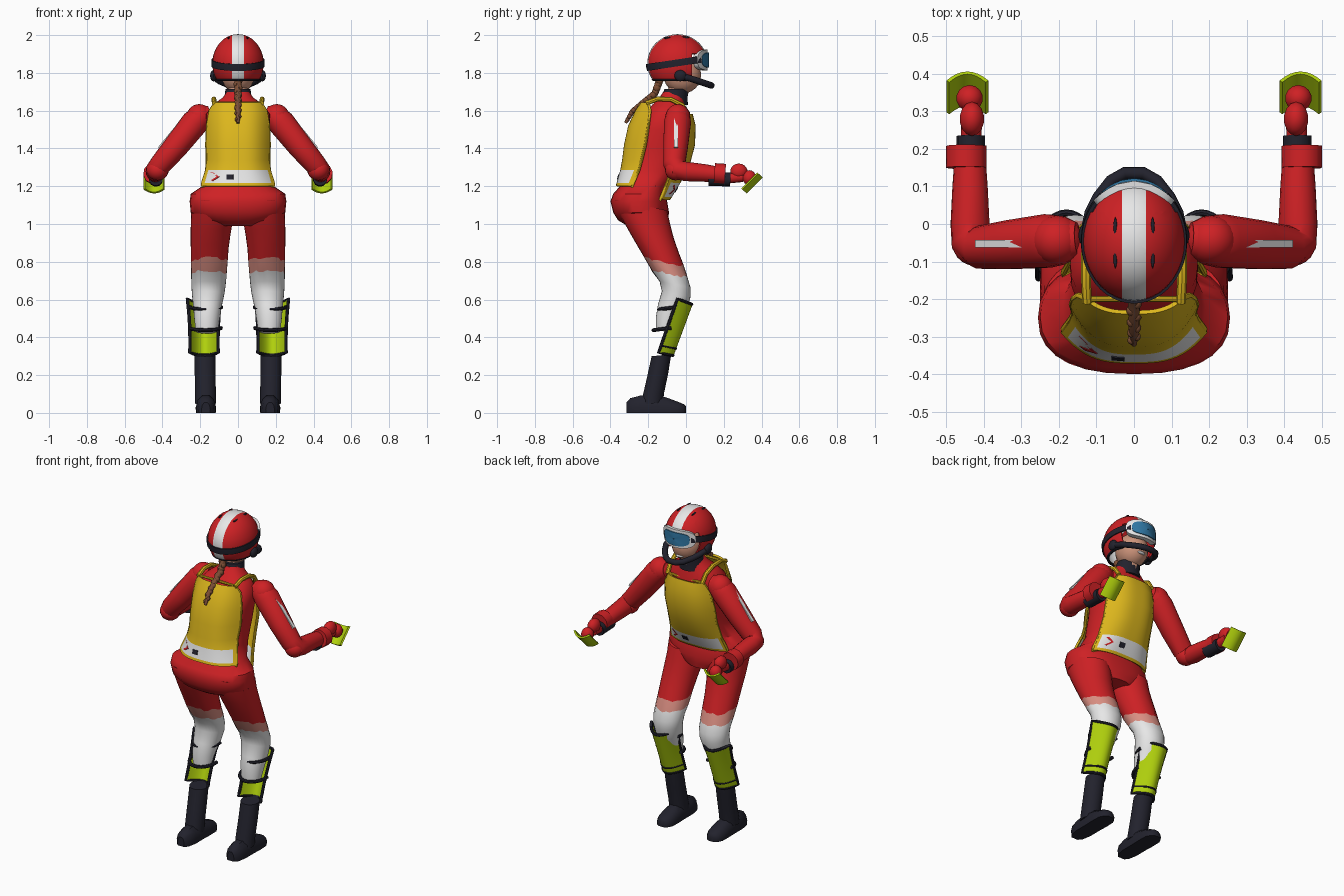
import bpy, bmesh, math, random
from mathutils import Vector, Matrix

if "Cube" in bpy.data.objects:
    bpy.data.objects.remove(bpy.data.objects["Cube"])

random.seed(4)
COLOURS = dict(red=(.62, .015, .018), dark=(.016, .016, .026), white=(.8, .8, .8),
               yellow=(.72, .47, .012), lime=(.44, .64, .004), salmon=(.72, .28, .23),
               skin=(.62, .3, .2), brown=(.2, .075, .035), blue=(.03, .19, .38))
MAT = {}
for key, c in COLOURS.items():
    MAT[key] = bpy.data.materials.new(key)
    MAT[key].diffuse_color = (*c, 1)


def finish(name, bm, mats, thick=0, angle=40):
    bmesh.ops.recalc_face_normals(bm, faces=bm.faces)
    me = bpy.data.meshes.new(name)
    bm.to_mesh(me)
    bm.free()
    for m in mats.split():
        me.materials.append(MAT[m])
    ob = bpy.data.objects.new(name, me)
    bpy.context.collection.objects.link(ob)
    bpy.context.view_layer.objects.active = ob
    if thick:
        mod = ob.modifiers.new("thickness", 'SOLIDIFY')
        mod.thickness, mod.offset = thick, 0
        bpy.ops.object.modifier_apply(modifier=mod.name)
    me = ob.data
    me.polygons.foreach_set("use_smooth", [True] * len(me.polygons))
    me.set_sharp_from_angle(angle=math.radians(angle))
    return ob


def skin_rows(name, rows, mats, rule=None, loop=False, caps=False, thick=0):
    """Join rows of points into a surface; rule(row, column) gives the colour."""
    bm = bmesh.new()
    vs = [[bm.verts.new(p) for p in row] for row in rows]
    n = len(vs[0])
    for i in range(len(vs) - 1):
        for j in range(n if loop else n - 1):
            k = (j + 1) % n
            f = bm.faces.new((vs[i][j], vs[i][k], vs[i + 1][k], vs[i + 1][j]))
            f.material_index = rule(i, j) if rule else 0
    if caps:
        bm.faces.new(vs[0])
        bm.faces.new(vs[-1]).material_index = rule(len(vs) - 2, 0) if rule else 0
    return finish(name, bm, mats, thick)


def loft(name, secs, mats, rule=None, n=28, power=2.0, shear=0, jag=()):
    """Stack of horizontal rings (z, cx, cy, rx, ry)."""
    rows = []
    for i, (z, cx, cy, rx, ry) in enumerate(secs):
        row = []
        for j in range(n):
            a = 2 * math.pi * j / n
            c, s = math.cos(a), math.sin(a)
            x = math.copysign(abs(c) ** (2 / power), c) * rx
            y = math.copysign(abs(s) ** (2 / power), s) * ry
            dz = random.uniform(-.008, .008) if i in jag else 0
            row.append((cx + x, cy + y, z - shear * y + dz))
        rows.append(row)
    return skin_rows(name, rows, mats, rule, True, True)


def tube(name, pts, radii, mat, n=14, closed=False):
    pts = [Vector(p) for p in pts]
    m = len(pts)
    if not isinstance(radii, (list, tuple)):
        radii = [radii] * m
    rows, side, old = [], None, None
    for i, p in enumerate(pts):
        a, b = (pts[i - 1], pts[(i + 1) % m]) if closed else (pts[max(i - 1, 0)], pts[min(i + 1, m - 1)])
        t = (b - a).normalized()
        side = t.orthogonal().normalized() if side is None else old.rotation_difference(t) @ side
        old, up = t, t.cross(side)
        rows.append([p + radii[i] * (side * math.cos(q) + up * math.sin(q))
                     for q in [2 * math.pi * k / n for k in range(n)]])
    if closed:
        rows.append(rows[0])
    return skin_rows(name, rows, mat, None, True, not closed)


def ball(name, loc, size, mat, seg=20):
    bm = bmesh.new()
    bmesh.ops.create_uvsphere(bm, u_segments=seg, v_segments=seg // 2 + 2, radius=1)
    bmesh.ops.transform(bm, verts=bm.verts, matrix=Matrix.Translation(loc) @ Matrix.Diagonal((*size, 1)))
    return finish(name, bm, mat)


# Torso and pelvis: (z, back y, front y, half width)
body = [(.99, -.31, -.1, .1), (1.02, -.36, -.095, .2), (1.06, -.385, -.09, .25), (1.12, -.4, -.1, .256),
        (1.16, -.385, -.11, .25), (1.2, -.35, -.1, .19), (1.28, -.325, -.035, .158), (1.4, -.29, 0, .162),
        (1.5, -.265, .015, .17), (1.58, -.225, .01, .17), (1.63, -.18, -.005, .135), (1.67, -.14, -.01, .08),
        (1.7, -.12, -.01, .06)]
loft("suit_torso", [(z, 0, (a + b) / 2, w, (b - a) / 2) for z, a, b, w in body], "red", power=2.4)
loft("collar", [(1.63, 0, -.06, .075, .07), (1.67, 0, -.06, .072, .068), (1.715, 0, -.05, .066, .064)], "dark")


# Race bib, front and back: (z, half width, middle y, edge y)
def bib(name, rows, mark_x, out):
    cols = [i / 12 - 1 for i in range(25)]

    def rowy(r, s):
        return r[2] + (r[3] - r[2]) * abs(s) ** 3
    last = len(rows) - 2
    skin_rows(name, [[(r[1] * s, rowy(r, s), r[0]) for s in cols] for r in rows], "yellow white",
              lambda i, j: 1 if i == last - 1 and 0 < j < 23 else 0, thick=.012)
    tube(name + "_edge", [(r[1] * s, rowy(r, s), r[0]) for s, rr in ((-1, rows), (1, rows[::-1])) for r in rr],
         .008, "yellow", 8, True)
    # Small marks laid on the white hem
    a, b = rows[last - 1], rows[last]

    def at(x, t):
        y = [rowy(r, x / r[1]) for r in (a, b)]
        return (x, y[0] + (y[1] - y[0]) * t + out * .0085, a[0] + (b[0] - a[0]) * t)
    m = mark_x
    k = math.copysign(1, -m)
    skin_rows(name + "_chevron", [[at(m - k * .02, t), at(m + k * w, t), at(m + k * (w + .015), t)][1:]
                                  for t, w in ((.2, -.02), (.5, .012), (.8, -.02))], "red", thick=.004)
    skin_rows(name + "_tag", [[at(m + k * .065, t), at(m + k * .1, t)] for t in (.35, .7)], "dark", thick=.004)


bib("bib_back", [(1.64, .125, -.235, -.2), (1.6, .148, -.262, -.19), (1.52, .162, -.3, -.2), (1.42, .166, -.322, -.215),
                 (1.34, .16, -.332, -.235), (1.285, .166, -.342, -.25), (1.215, .188, -.362, -.28),
                 (1.2, .192, -.366, -.285)], -.125, -1)
bib("bib_front", [(1.58, .12, .03, .0), (1.52, .15, .045, -.02), (1.42, .166, .042, -.04), (1.32, .164, .016, -.065),
                  (1.22, .172, -.035, -.1), (1.145, .188, -.08, -.13), (1.13, .192, -.09, -.135)], .125, 1)

# Head and helmet
ball("face", (0, -.02, 1.79), (.088, .1, .1), "skin")
tube("neck", [(0, -.05, 1.66), (0, -.03, 1.76)], .055, "skin")
ball("mouth", (0, .063, 1.742), (.026, .012, .008), "white", 12)
C, R = Vector((0, -.045, 1.85)), Vector((.131, .155, .15))
bm = bmesh.new()
bmesh.ops.create_uvsphere(bm, u_segments=36, v_segments=22, radius=1)
bmesh.ops.transform(bm, verts=bm.verts, matrix=Matrix.Translation(C) @ Matrix.Diagonal((*R, 1)))
for co, no in (((0, 0, 1.765), (0, 0, -1)), ((0, .03, 0), (0, 1, 0)), ((0, 0, 1.9), (0, 0, 1)),
               ((.031, 0, 0), (1, 0, 0)), ((-.031, 0, 0), (1, 0, 0))):
    bmesh.ops.bisect_plane(bm, geom=bm.verts[:] + bm.edges[:] + bm.faces[:], plane_co=co, plane_no=no,
                           clear_outer=co[2] == 1.765)
hole = [f for f in bm.faces if f.calc_center_median().y > .03 and f.calc_center_median().z < 1.9]
bmesh.ops.delete(bm, geom=hole, context='FACES')
for f in bm.faces:
    f.material_index = 1 if abs(f.calc_center_median().x) < .031 else 0
finish("helmet", bm, "red white", thick=.01)


def around(z, grow, a):
    k = math.sqrt(max(0, 1 - ((z - C.z) / R.z) ** 2)) * grow
    return (R.x * k * math.cos(a), C.y + R.y * k * math.sin(a), z)


tube("helmet_rim", [around(1.766, 1.0, math.radians(150 + i * 10)) for i in range(25)], .008, "dark", 8)
strap = []
for dz in (-.018, 0, .018):
    row = []
    for i in range(37):
        a = math.radians(130 + i * 280 / 36)
        row.append(around(1.853 + .024 * math.sin(a) + dz, 1.045, a))
    strap.append(row)
skin_rows("goggle_strap", strap, "dark", thick=.01)


# Goggles: curved rounded panels
def panel(name, w, h, y0, mat, thick):
    rows = []
    for r in (.05, .4, .75, 1):
        row = []
        for j in range(28):
            a = 2 * math.pi * j / 28
            c, s = math.cos(a), math.sin(a)
            x = r * w * math.copysign(abs(c) ** .6, c)
            z = r * h * math.copysign(abs(s) ** .6, s)
            row.append((x, y0 - 5 * x * x, 1.868 + z))
        rows.append(row)
    skin_rows(name, rows, mat, None, True, False, thick)


panel("goggle_frame", .1, .055, .1, "white", .03)
panel("goggle_lens", .084, .04, .118, "blue", .008)
half = [(.128, -.03, 1.785), (.115, .03, 1.768), (.095, .07, 1.755), (.06, .115, 1.74), (.025, .135, 1.733)]
tube("chin_guard", half + [(-x, y, z) for x, y, z in half[::-1]], .017, "dark", 10)

# Braid
braid = [Vector(p) for p in ((0, -.14, 1.76), (0, -.165, 1.69), (0, -.23, 1.64), (0, -.285, 1.595), (0, -.32, 1.535))]
tube("braid_core", braid, [.02, .018, .016, .014, .008], "brown", 10)
for i in range(14):
    t = i / 14 * 4
    p = braid[int(t)].lerp(braid[int(t) + 1], t % 1)
    r = .021 - .0007 * i
    ball("braid_knot", (.008 * (-1) ** i, p.y, p.z), (r * .8, r, r), "brown", 10)

for s, side in ((1, "right_"), (-1, "left_")):
    def mx(pts):
        return [(s * p[0], *p[1:]) for p in pts]

    # Helmet fittings and bib shoulder strap
    ball(side + "ear_hub", (s * .13, -.03, 1.785), (.018, .032, .03), "dark", 14)
    for x, y in ((.05, -.008), (.05, -.092)):
        z = C.z + R.z * math.sqrt(1 - (x / R.x) ** 2 - ((y - C.y) / R.y) ** 2)
        ball(side + "vent", (s * x, y, z + .004), (.005, .027, .006), "dark", 10)
    tube(side + "bib_strap", mx([(.125, -.21, 1.64), (.128, -.15, 1.662), (.128, -.08, 1.66), (.122, -.02, 1.63),
                                 (.118, .012, 1.58)]), .013, "yellow", 8)

    # Arm, with stripe along the sleeve
    tube(side + "arm", mx([(.15, -.04, 1.58), (.19, -.043, 1.572), (.23, -.045, 1.535), (.33, -.055, 1.41),
                           (.41, -.062, 1.315), (.435, -.045, 1.285), (.437, 0, 1.278), (.437, .1, 1.27),
                           (.437, .17, 1.262)]), [.045, .065, .072, .066, .058, .054, .052, .047, .042], "red", 18)
    ball(side + "shoulder", (s * .205, -.043, 1.565), (.068, .066, .07), "red")
    ball(side + "elbow", (s * .425, -.055, 1.285), (.058, .056, .054), "red")
    skin_rows(side + "sleeve_stripe", [mx([(.28 + .14 * t, y, 1.574 - .17 * t) for y in (-.063, -.043)])
                                       for t in (0, .5, 1)], "white", thick=.009)
    tube(side + "glove_cuff", mx([(.435, .12, 1.24), (.435, .18, 1.238), (.435, .235, 1.235)]), .038, "dark", 10)
    tube(side + "sleeve_cuff", mx([(.447, .15, 1.268), (.447, .208, 1.264)]), .055, "red", 10)

    # Hand and curved hand guard
    tube(side + "wrist", mx([(.435, .2, 1.24), (.432, .3, 1.25)]), .028, "red", 10)
    ball(side + "fist", (s * .432, .28, 1.278), (.033, .046, .042), "red", 14)
    ball(side + "fingers", (s * .438, .335, 1.245), (.036, .036, .04), "red", 14)
    guard = []
    for u in (0, .33, .66, 1):
        row = []
        for k in range(9):
            v = k / 4 - 1
            b = .03 * (1 - v * v)
            row.append((s * (.444 + .052 * v), .295 + .085 * u + b * .76, 1.185 + .085 * u - b * .65))
        guard.append(row)
    skin_rows(side + "hand_guard", guard, "lime", thick=.01)

    # Leg: red, pale band, white lower part; (z, x, y, rx, ry)
    leg = [(1.1, .135, -.24, .115, .14), (1.03, .137, -.22, .112, .135), (.95, .145, -.187, .106, .122),
           (.87, .15, -.15, .1, .112), (.8, .152, -.117, .097, .104), (.735, .154, -.085, .094, .094),
           (.68, .156, -.058, .091, .082), (.63, .158, -.052, .086, .076), (.56, .162, -.072, .075, .076),
           (.49, .165, -.098, .066, .062), (.43, .165, -.108, .058, .05)]
    loft(side + "leg", [(z, s * x, *r) for z, x, *r in leg], "red salmon white",
         lambda i, j: 0 if i < 4 else 1 if i == 4 else 2, shear=.2, jag=(4, 5))

    # Shin guard with dark border and straps
    rows = []
    for t in (0, .12, .3, .5, .7, .87, 1):
        w = .088 - .035 * t + .022 * t * t
        row = []
        for k in range(13):
            v = k / 6 - 1
            row.append((s * (.18 + w * v), .03 - .1 * t - .075 * v * v, .575 - .27 * t + .028 * v * v * (1 - .5 * t)))
        rows.append(row)
    skin_rows(side + "shin_guard", rows, "lime", thick=.01)
    rim = rows[0] + [r[-1] for r in rows[1:-1]] + rows[-1][::-1] + [r[0] for r in rows[-2:0:-1]]
    tube(side + "shin_guard_border", rim, .009, "dark", 8, True)
    tube(side + "shin_guard_band", [(x, y + .004, z) for x, y, z in rows[5]], .006, "dark", 8)
    for z, cy, cx in ((.56, -.07, .17), (.45, -.1, .172)):
        tube(side + "shin_strap", [(s * (cx + .082 * math.cos(a)), cy + .022 + .095 * math.sin(a), z + .012 * math.sin(a))
                                   for a in [math.pi * (1 + k / 14) for k in range(15)]], .01, "dark", 8)

    # Boot
    loft(side + "boot_shaft", [(z, s * x, y, .055, r) for z, x, y, r in
                               ((.05, .172, -.18, .058), (.1, .172, -.172, .056), (.2, .174, -.15, .055),
                                (.305, .175, -.13, .052))], "dark", shear=-.1)
    foot = []
    for y, w, h in ((-.315, .022, .055), (-.295, .04, .078), (-.24, .05, .092), (-.15, .05, .095), (-.1, .052, .08),
                    (-.04, .05, .058), (-.012, .035, .046), (0, .015, .035)):
        foot.append([(s * (.17 + w * a), y, h * b) for a, b in
                     ((-1, 0), (1, 0), (1.05, .35), (.85, .75), (.4, 1), (-.4, 1), (-.85, .75), (-1.05, .35))])
    skin_rows(side + "boot_foot", foot, "dark", None, True, True)

for m in bpy.data.materials:
    if m.users and not m.is_grease_pencil:
        m.use_nodes = True
        m.node_tree.nodes["Principled BSDF"].inputs["Base Color"].default_value = m.diffuse_color
